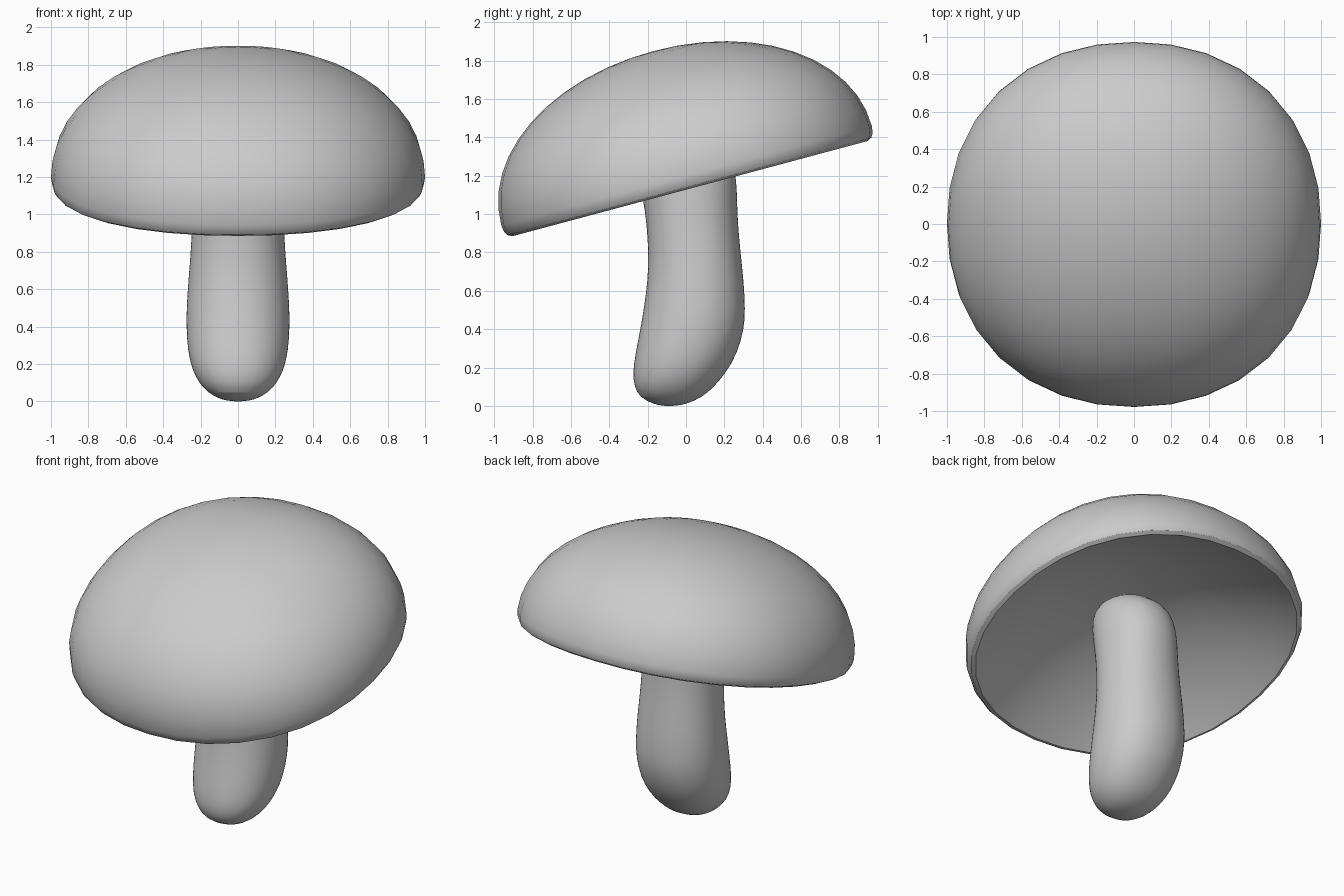
import bpy, bmesh, math
from mathutils import Matrix

if "Cube" in bpy.data.objects:
    bpy.data.objects.remove(bpy.data.objects["Cube"])

SIDES = 32
PLAN, DOME = 2.16, 2.03     # superellipse powers: slightly squared plan, round profile

def rounded(t, p):
    """Point on a unit superellipse of power p in direction t."""
    c, s = math.cos(t), math.sin(t)
    k = (abs(c) ** p + abs(s) ** p) ** (-1 / p)
    return c * k, s * k

def loft(name, rings, matrix=None):
    """Bridge rings given as (y_centre, z, x_radius, y_radius); zero radius is a pole."""
    bm = bmesh.new()
    loops = []
    for yc, z, rx, ry in rings:
        if rx == 0:
            loops.append([bm.verts.new((0, yc, z))] * SIDES)
            continue
        loop = []
        for i in range(SIDES):
            x, y = rounded(2 * math.pi * i / SIDES, PLAN)
            loop.append(bm.verts.new((rx * x, yc + ry * y, z)))
        loops.append(loop)
    for a, b in zip(loops, loops[1:]):
        for i in range(SIDES):
            j = (i + 1) % SIDES
            bm.faces.new(list(dict.fromkeys((a[i], a[j], b[j], b[i]))))
    bmesh.ops.recalc_face_normals(bm, faces=bm.faces)
    if matrix:
        bm.transform(matrix)
    mesh = bpy.data.meshes.new(name)
    bm.to_mesh(mesh)
    bm.free()
    obj = bpy.data.objects.new(name, mesh)
    bpy.context.collection.objects.link(obj)
    bpy.ops.object.select_all(action='DESELECT')
    obj.select_set(True)
    bpy.context.view_layer.objects.active = obj
    bpy.ops.object.shade_smooth_by_angle(angle=math.radians(30))
    return obj

# cap: dome with a bevelled rim and a hollow dish below, tilted up at the back
EQ, HEIGHT, DISH_R, DISH_D, STEPS = 0.07, 0.672, 0.958, 0.32, 12
profile = []
for k in range(STEPS + 1):
    r, z = rounded(math.pi / 2 * (1 - k / STEPS), DOME)
    profile.append((r if k else 0, EQ + HEIGHT * z))
profile += [(0.995, 0.035), (0.982, 0.012)]
for k in range(STEPS + 1):
    f = 1 - k / STEPS
    profile.append((DISH_R * f, DISH_D * (1 - f * f)))
tilt = Matrix.Translation((0, 0.021, 1.133)) @ Matrix.Rotation(math.radians(15), 4, 'X')
loft("cap", [(0, z, r, r) for r, z in profile], tilt)

# stem: bent, rounded at both ends (z, front-most y, back-most y, half width)
sections = [
    (-0.003, -0.09, -0.09, 0), (0.008, -0.17, 0.00, 0.09), (0.045, -0.242, 0.085, 0.16),
    (0.10, -0.27, 0.147, 0.210), (0.17, -0.279, 0.207, 0.246), (0.27, -0.265, 0.267, 0.27),
    (0.40, -0.239, 0.304, 0.277), (0.50, -0.222, 0.310, 0.276), (0.65, -0.20, 0.302, 0.266),
    (0.80, -0.196, 0.285, 0.253), (0.95, -0.206, 0.271, 0.246), (1.07, -0.223, 0.267, 0.243),
    (1.20, -0.25, 0.264, 0.24), (1.32, -0.27, 0.23, 0.225), (1.41, -0.25, 0.14, 0.18),
    (1.465, -0.18, 0.01, 0.09), (1.475, -0.09, -0.09, 0)]
stem = loft("stem", [((a + b) / 2, z, w, (b - a) / 2) for z, a, b, w in sections])
smooth = stem.modifiers.new("smooth", 'SUBSURF')
smooth.levels = smooth.render_levels = 1
